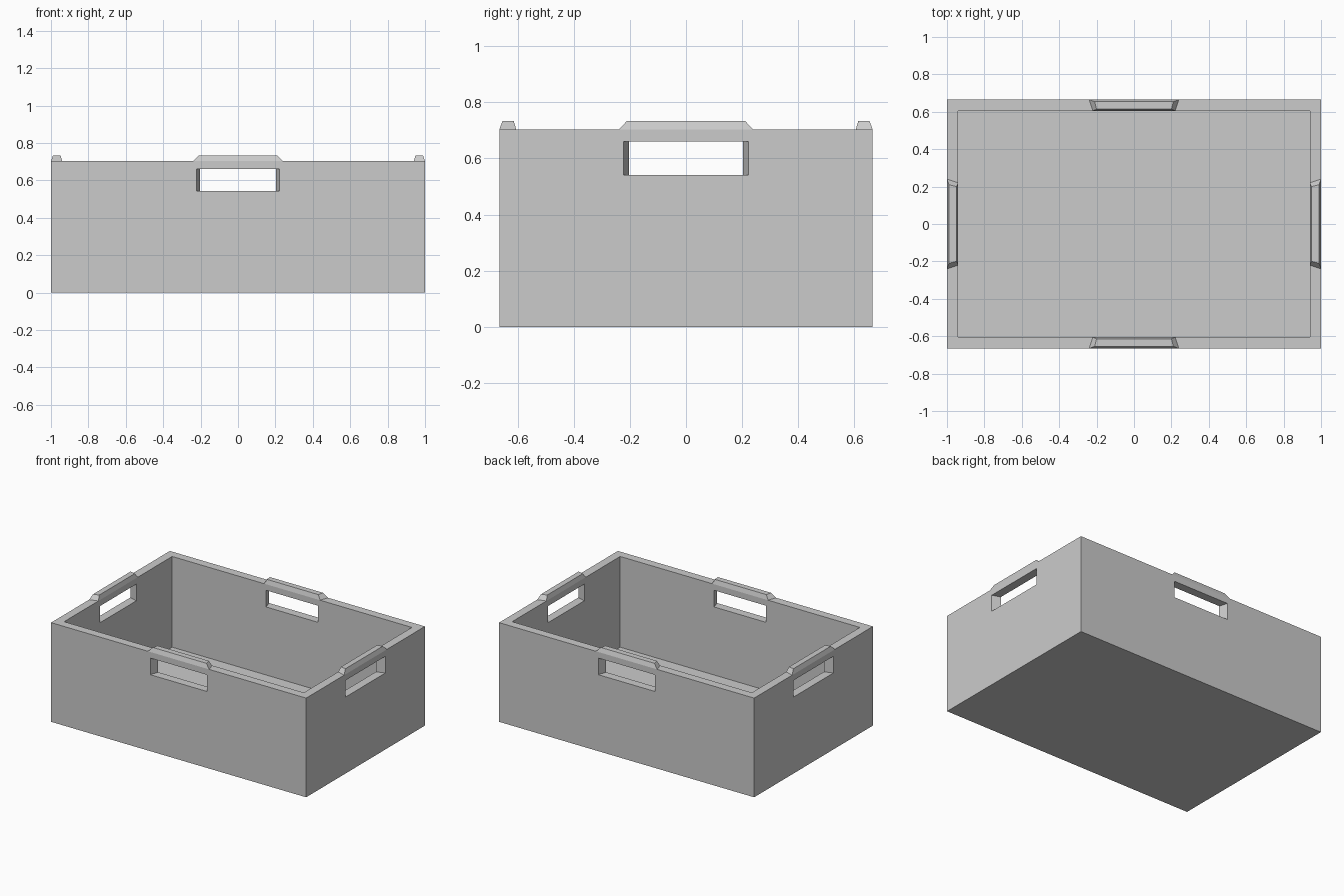
import bpy
import bmesh
from math import pi
from mathutils import Matrix

if "Cube" in bpy.data.objects:
    bpy.data.objects.remove(bpy.data.objects["Cube"])

HX, HY, H = 1.0, 0.665, 0.703   # outer half sizes and rim height
WALL, FLOOR = 0.06, 0.06


def loft(name, lower, upper, matrix=Matrix()):
    """Six-sided solid between two four-point loops."""
    bm = bmesh.new()
    a = [bm.verts.new(p) for p in lower]
    b = [bm.verts.new(p) for p in upper]
    bm.faces.new(a[::-1])
    bm.faces.new(b)
    for i in range(4):
        j = (i + 1) % 4
        bm.faces.new((a[i], a[j], b[j], b[i]))
    bm.transform(matrix)
    bmesh.ops.recalc_face_normals(bm, faces=bm.faces)
    mesh = bpy.data.meshes.new(name)
    bm.to_mesh(mesh)
    bm.free()
    obj = bpy.data.objects.new(name, mesh)
    bpy.context.collection.objects.link(obj)
    return obj


def trapezoid(x_out, x_in, y_out, y_in, z):
    return [(-x_out, y_out, z), (x_out, y_out, z), (x_in, y_in, z), (-x_in, y_in, z)]


def cut(target, cutter):
    mod = target.modifiers.new("cut", "BOOLEAN")
    mod.operation = "DIFFERENCE"
    mod.solver = "EXACT"
    mod.object = cutter
    bpy.context.view_layer.objects.active = target
    bpy.ops.object.modifier_apply(modifier=mod.name)
    bpy.data.objects.remove(cutter, do_unlink=True)


# Open crate body
crate = loft("crate_body", trapezoid(HX, HX, -HY, HY, 0), trapezoid(HX, HX, -HY, HY, H))
ix, iy = HX - WALL, HY - WALL
cut(crate, loft("cavity_cutter", trapezoid(ix, ix, -iy, iy, FLOOR),
                trapezoid(ix, ix, -iy, iy, H + 0.2)))

# Tapered hand slot and raised grip on each wall
sides = [("front", 0, HY), ("right", pi / 2, HX), ("back", pi, HY), ("left", -pi / 2, HX)]
for side, angle, d in sides:
    m = Matrix.Rotation(angle, 4, "Z") @ Matrix.Translation((0, -d, 0))
    # slot is 0.222 half-wide at the outer face, 0.203 at the inner face
    slot = (0.2252, 0.1998, -0.01, WALL + 0.01)
    cut(crate, loft(side + "_slot_cutter", trapezoid(*slot, 0.542), trapezoid(*slot, 0.66), m))
    loft(side + "_grip", trapezoid(0.24, 0.22, 0, WALL, H),
         trapezoid(0.21, 0.20, 0.011, WALL - 0.009, 0.734), m)
